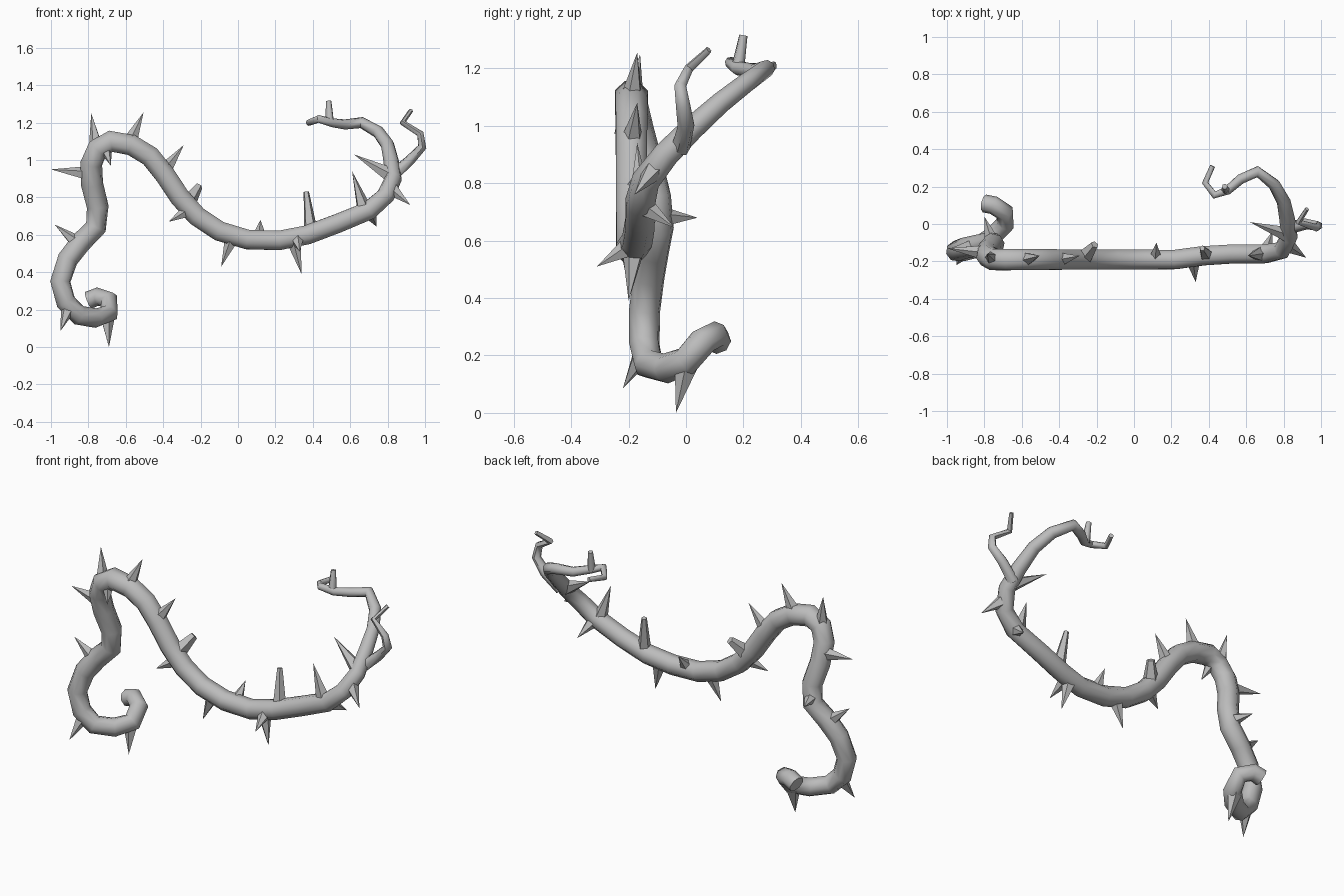
import bpy, math
from mathutils import Vector

cube = bpy.data.objects.get("Cube")
if cube:
    bpy.data.objects.remove(cube, do_unlink=True)

material = bpy.data.materials.new("vine grey")
material.use_nodes = True
grey = (0.5, 0.5, 0.5, 1)
material.diffuse_color = grey
material.node_tree.nodes["Principled BSDF"].inputs["Base Color"].default_value = grey


def finish(obj, angle):
    """Give the part its colour and shading."""
    obj.data.materials.clear()
    obj.data.materials.append(material)
    bpy.ops.object.select_all(action='DESELECT')
    obj.select_set(True)
    bpy.context.view_layer.objects.active = obj
    bpy.ops.object.shade_smooth_by_angle(angle=math.radians(angle))


def tube(name, points, radii, resolution=2):
    """Sweep a round section along a path of straight segments."""
    curve = bpy.data.curves.new(name, 'CURVE')
    curve.dimensions = '3D'
    curve.bevel_depth = 1
    curve.bevel_resolution = resolution
    curve.use_fill_caps = True
    spline = curve.splines.new('POLY')
    spline.points.add(len(points) - 1)
    for target, place, radius in zip(spline.points, points, radii):
        target.co = (*place, 1)
        target.radius = radius
    obj = bpy.data.objects.new(name, curve)
    bpy.context.collection.objects.link(obj)
    bpy.ops.object.select_all(action='DESELECT')
    obj.select_set(True)
    bpy.context.view_layer.objects.active = obj
    bpy.ops.object.convert(target='MESH')
    finish(bpy.context.view_layer.objects.active, 60)


def taper(count, start, end):
    return [start + (end - start) * i / (count - 1) for i in range(count)]


def thorn(name, root, tip, base_radius, tip_radius=0.0):
    """Four-sided spike from the middle of the stem to its tip."""
    root, tip = Vector(root), Vector(tip)
    axis = tip - root
    bpy.ops.mesh.primitive_cone_add(
        vertices=5, radius1=base_radius, radius2=tip_radius, depth=axis.length,
        location=(root + tip) / 2,
        rotation=axis.to_track_quat('Z', 'Y').to_euler())
    obj = bpy.context.object
    obj.name = name
    finish(obj, 30)


# Paths of the stem, from the curled root end to the thin tip
curl = [(-.80, .11, .25), (-.75, .1, .27), (-.69, .06, .25), (-.69, 0, .18),
        (-.76, -.07, .155), (-.85, -.13, .17), (-.92, -.145, .24)]
rise = [(-.95, -.145, .35), (-.91, -.13, .47), (-.84, -.115, .56),
        (-.76, -.1, .64), (-.75, -.11, .75), (-.78, -.14, .87),
        (-.785, -.17, .98), (-.75, -.19, 1.06), (-.68, -.19, 1.1)]
sag = [(-.57, -.19, 1.08), (-.47, -.19, 1.02), (-.39, -.19, .92),
       (-.31, -.19, .8), (-.22, -.19, .7), (-.1, -.19, .62),
       (.05, -.19, .575), (.22, -.19, .57), (.37, -.17, .6), (.53, -.16, .66)]
climb = [(.7, -.16, .73), (.79, -.14, .81), (.83, -.07, .9), (.82, .02, .99)]
tendril = [(.8, .12, 1.08), (.75, .21, 1.15), (.66, .28, 1.2),
           (.57, .24, 1.19), (.5, .18, 1.2), (.43, .155, 1.22),
           (.38, .22, 1.2), (.42, .31, 1.21)]
stem = curl + rise + sag + climb + tendril
radii = (taper(len(curl), .048, .055) + taper(len(rise), .056, .062)
         + taper(len(sag), .06, .055) + taper(len(climb), .054, .042)
         + taper(len(tendril), .037, .014))
tube("stem", stem, radii)

# Forked shoot near the tip, and the stub on the tendril
shoot = [(.83, -.02, .92), (.92, 0, 1.0), (.985, -.01, 1.07),
         (.975, -.02, 1.14), (.88, .01, 1.2), (.925, .08, 1.265)]
tube("side_shoot", shoot, taper(len(shoot), .034, .012), 1)
tube("tendril_stub", [(.49, .18, 1.2), (.485, .2, 1.315)], [.024, .015], 1)

# Dense samples of the stem, used to seat the thorns
samples = [Vector(a).lerp(Vector(b), step / 8)
           for a, b in zip(stem, stem[1:]) for step in range(8)]


def seat(x, z):
    return min(samples[16:-30], key=lambda p: math.hypot(p.x - x, p.z - z))


# Sharp thorns: seat on the stem (x, z) and tip
thorns = [
    (-.76, 1.05, (-.785, -.16, 1.25)), (-.58, 1.08, (-.505, -.17, 1.255)),
    (-.78, .93, (-1, -.13, .95)), (-.71, 1.08, (-.68, -.25, .97)),
    (-.4, .93, (-.29, -.17, 1.08)), (-.26, .74, (-.37, -.24, .67)),
    (-.02, .6, (-.09, -.2, .43)), (.12, .57, (.12, -.1, .68)),
    (.29, .57, (.34, -.2, .39)), (.32, .58, (.33, -.31, .51)),
    (.68, .72, (.61, -.17, .94)), (.7, .73, (.74, -.04, .645)),
    (.81, .85, (.92, -.18, .76)), (.83, .91, (.62, .01, 1.03)),
    (-.85, .55, (-.98, -.13, .655)), (-.91, .22, (-.95, -.22, .085)),
    (-.77, .68, (-.8, .04, .68))]
for i, (x, z, tip) in enumerate(thorns):
    thorn(f"thorn_{i + 1}", seat(x, z), tip, .045)
thorn("root_thorn", (-.7, 0, .16), (-.69, -.035, 0), .042)

# Blunt thorns
thorn("blunt_thorn_low", seat(-.28, .77), (-.21, -.11, .86), .05, .022)
thorn("blunt_thorn_tall", seat(.4, .61), (.365, -.13, .83), .04, .015)
